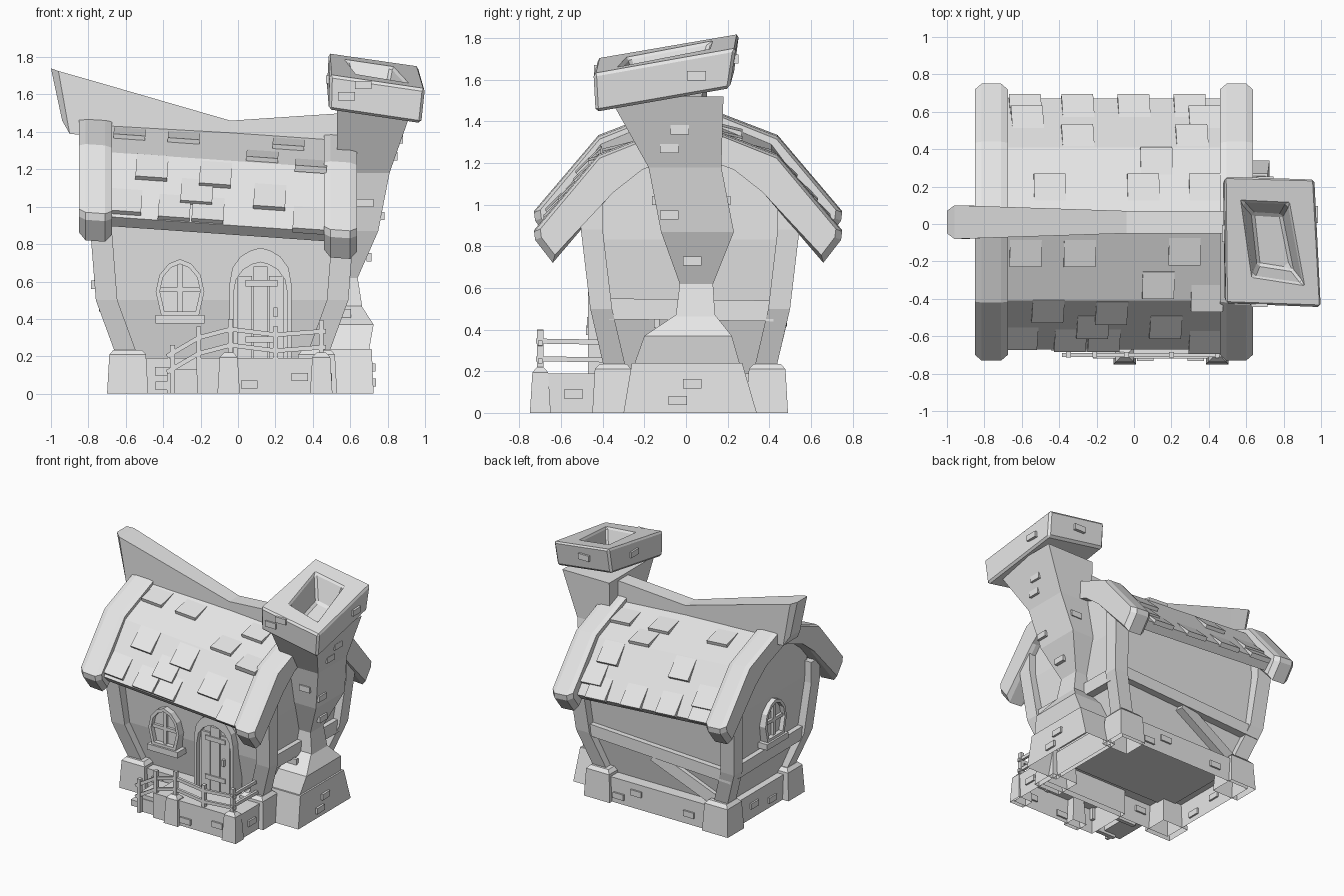
import bpy, bmesh, math
from mathutils import Vector, Matrix

if "Cube" in bpy.data.objects:
    bpy.data.objects.remove(bpy.data.objects["Cube"])

stone = bpy.data.materials.new("light grey")
stone.use_nodes = True
GREY = (0.8, 0.8, 0.8, 1)
stone.diffuse_color = GREY
stone.node_tree.nodes["Principled BSDF"].inputs["Base Color"].default_value = GREY

CX, CY = -0.085, 0.02   # house centre


def loft(name, rings, bevel=0, closed=False, floor=True):
    """Skin equal-length rings; cap the ends unless the loop is closed."""
    bm = bmesh.new()
    vs = [[bm.verts.new(p) for p in r] for r in rings]
    n = len(vs[0])
    pairs = list(zip(vs, vs[1:])) + ([(vs[-1], vs[0])] if closed else [])
    for a, b in pairs:
        for i in range(n):
            j = (i + 1) % n
            bm.faces.new((a[i], a[j], b[j], b[i]))
    if not closed:
        bm.faces.new(vs[-1])
        if floor:
            bm.faces.new(vs[0][::-1])
    bmesh.ops.recalc_face_normals(bm, faces=bm.faces)
    me = bpy.data.meshes.new(name)
    bm.to_mesh(me)
    bm.free()
    me.materials.append(stone)
    ob = bpy.data.objects.new(name, me)
    bpy.context.collection.objects.link(ob)
    if bevel:
        mod = ob.modifiers.new("chamfer", "BEVEL")
        mod.width, mod.segments = bevel, 1
    return ob


def rect(x0, x1, y0, y1, z):
    return [(x0, y0, z), (x1, y0, z), (x1, y1, z), (x0, y1, z)]


def box(name, x0, x1, y0, y1, z0, z1, floor=True):
    return loft(name, [rect(x0, x1, y0, y1, z0), rect(x0, x1, y0, y1, z1)], floor=floor)


def block(name, x, y, hx, hy, h):
    """Stone block, open below, with a chamfered top."""
    rings = ((0, 0), (0.012, h - 0.025), (0.035, h))
    loft(name, [rect(x - hx + t, x + hx - t, y - hy + t, y + hy - t, z) for t, z in rings], floor=False)


def beam(name, a, b, w, h):
    """Rectangular bar from a to b."""
    a, b = Vector(a), Vector(b)
    d = (b - a).normalized()
    s = d.cross(Vector((0, 0, 1))).normalized() * w / 2
    u = s.cross(d).normalized() * h / 2
    return loft(name, [[p - s - u, p + s - u, p + s + u, p - s + u] for p in (a, b)])


def lean(x, z):
    return z - 0.07 * (x + 0.1)   # the roof sags towards the chimney


def gable_prism(name, sections, shift=0.0):
    """Sections of (x, half profile); each half has a top and an underside, ridge to eave."""
    rings = []
    for x, (top, under) in sections:
        prof = [(-y, z) for y, z in top[::-1]] + top[1:] + under[::-1] + [(-y, z) for y, z in under[1:]]
        rings.append([(x, y + shift, lean(x, z)) for y, z in prof])
    return loft(name, rings)


# Hollow stone foundation with chunky corner blocks
box("foundation", -0.65, 0.49, -0.41, 0.46, 0, 0.19, floor=False)
for sx in (-1, 1):
    for sy in (-1, 1):
        block("corner_block", CX + sx * 0.505, CY + sy * 0.37, 0.11, 0.1, 0.235)

# House body and corner posts
body = [(0.18, 0.51, 0.35), (0.5, 0.615, 0.42), (0.88, 0.65, 0.455),
        (1.08, 0.65, 0.44), (1.22, 0.65, 0.3), (1.34, 0.65, 0.05)]
loft("walls", [[(x, y, lean(x, z) if z > 0.8 else z) for x, y, z in
                rect(CX - hx, CX + hx, CY - hy, CY + hy, z)] for z, hx, hy in body])
posts = [(0.2, 0.565, 0.41), (0.5, 0.675, 0.48), (0.88, 0.705, 0.525), (1.04, 0.705, 0.525)]
for sx in (-1, 1):
    for sy in (-1, 1):
        loft("corner_post", [rect(CX + sx * (hx - 0.115), CX + sx * hx,
                                  CY + sy * (hy - 0.105), CY + sy * hy, z) for z, hx, hy in posts])

# Timber framing
for sx in (-1, 1):
    x = CX + sx * 0.622
    beam("side_rail", (x, -0.38, 0.5), (x, 0.42, 0.49), 0.07, 0.1)
beam("back_rail", (-0.72, 0.45, 0.46), (0.54, 0.45, 0.52), 0.07, 0.09)
beam("back_brace", (-0.05, 0.45, 0.46), (-0.56, 0.39, 0.21), 0.06, 0.09)

# Roof slab, and barge boards with chamfered feet
slab = ([(0, 1.42), (0.41, 1.25), (0.67, 0.905)], [(0, 1.34), (0.37, 1.18), (0.62, 0.855)])
gable_prism("roof", [(-0.7, slab), (0.5, slab)])
ridge_in = [(0, 1.3), (0.22, 1.22), (0.36, 1.11)]
board = ([(0, 1.45), (0.43, 1.285), (0.74, 0.92), (0.735, 0.88)], ridge_in + [(0.65, 0.77)])
edge = ([(0, 1.445), (0.425, 1.275), (0.71, 0.935), (0.705, 0.895)], ridge_in + [(0.64, 0.81)])
for side, x0, x1 in (("left", -0.85, -0.675), ("right", 0.46, 0.635)):
    gable_prism("barge_board_" + side, [(x0, edge), (x0 + 0.035, board), (x1 - 0.035, board), (x1, edge)], 0.01)


# Shingles: (x, distance of lower edge from the ridge), lower edges kicked out
def shingle(x, y, side):
    ym = y - 0.055
    if ym < 0.4:
        z, slope, ln = 1.42 - 0.415 * ym, 0.415, 0.15
    else:
        z, slope, ln = 1.25 - 1.327 * (ym - 0.41), 1.327, 0.17
    ang = math.atan(slope) - 0.15
    ob = box("shingle", -0.085, 0.085, -ln / 2, ln / 2, -0.022, 0.013)
    ob.matrix_world = (Matrix.Translation((x, side * ym, lean(x, z))) @
                       Matrix.Rotation(math.atan(0.07), 4, 'Y') @ Matrix.Rotation(-side * ang, 4, 'X'))


front = [(-0.58, 0.21), (-0.29, 0.21), (0.27, 0.2), (0.13, 0.38), (0.39, 0.45), (-0.46, 0.515),
         (-0.12, 0.525), (-0.22, 0.6), (0.17, 0.6), (-0.6, 0.66), (-0.34, 0.67), (-0.16, 0.67), (0.38, 0.68)]
back = [(-0.57, 0.62), (-0.3, 0.68), (0.3, 0.68), (-0.3, 0.52), (0.38, 0.62), (0.31, 0.52),
        (0.12, 0.39), (-0.45, 0.25), (0.05, 0.25), (0.38, 0.25), (-0.58, 0.68), (0, 0.68)]
for side, spots in ((-1, front), (1, back)):
    for x, y in spots:
        shingle(x, y, side)

# Swooping ridge beam
ridge = [(-1.0, 1.74, -0.94, 1.46, 0.06), (-0.96, 1.725, -0.9, 1.39, 0.09), (-0.8, 1.68, -0.8, 1.38, 0.085),
         (-0.04, 1.46, -0.04, 1.28, 0.06), (0.56, 1.5, 0.56, 1.25, 0.06)]
loft("ridge_beam", [[(xt, 0.01 - w, zt), (xt, 0.01 + w, zt), (xb, 0.01 + w, zb), (xb, 0.01 - w, zb)]
                    for xt, zt, xb, zb, w in ridge])

# Chimney: plinth, crooked stack and tilted hollow cap
loft("chimney_plinth", [rect(0.46, 0.725, -0.3, 0.34, 0), rect(0.46, 0.715, -0.26, 0.27, 0.24)], floor=False)
loft("chimney_shoulder", [rect(0.42, 0.7, -0.25, 0.26, 0.23), rect(0.42, 0.725, -0.2, 0.22, 0.37),
                          rect(0.42, 0.66, -0.05, 0.14, 0.47)])
stack = [(0.45, 0.665, -0.05, 0.14, 0.46), (0.45, 0.64, -0.03, 0.13, 0.62), (0.5, 0.75, -0.12, 0.23, 0.87),
         (0.53, 0.81, -0.18, 0.17, 1.18), (0.53, 0.93, -0.37, 0.18, 1.52)]
loft("chimney_stack", [rect(*s) for s in stack])


def tilted(corners, z0):
    return [(x, y, z0 - 0.14 * (x - 0.74) + 0.17 * (y + 0.1)) for x, y in corners]


base = [(0.485, -0.41), (0.98, -0.435), (0.955, 0.21), (0.475, 0.23)]
outer = [(0.49, -0.425), (1.0, -0.445), (0.965, 0.24), (0.485, 0.255)]
hole = [(0.635, -0.28), (0.905, -0.32), (0.825, 0.11), (0.575, 0.12)]
well = [(0.66, -0.22), (0.85, -0.25), (0.79, 0.05), (0.63, 0.06)]
loft("chimney_cap", [tilted(base, 1.535), tilted(outer, 1.725), tilted(hole, 1.725), tilted(well, 1.55)], 0.015)

# Loose stones, standing slightly proud of the faces
stones = [(-0.4, -0.41, 0.12, "y"), (0.06, -0.72, 0.05, "y"), (0.33, -0.72, 0.09, "y"),
          (0.49, -0.54, 0.09, "x"), (0.722, 0.03, 0.14, "x"), (0.725, -0.04, 0.06, "x"),
          (0.7, 0.03, 0.73, "x"), (0.77, -0.08, 0.95, "x"), (0.87, -0.03, 1.36, "x"),
          (0.84, -0.08, 1.27, "x"), (0.972, 0.05, 1.62, "x"), (0.67, -0.43, 1.65, "y"),
          (0.58, -0.42, 1.59, "y"), (0.483, -0.05, 1.68, "x"), (0.7, 0.24, 1.7, "y"),
          (0.56, -0.14, 0.43, "y"), (0.68, -0.15, 1.02, "y"), (0.7, 0.2, 1.02, "y"),
          (-0.35, 0.46, 0.08, "y"), (0.1, 0.46, 0.12, "y"), (0.25, 0.46, 0.06, "y"),
          (-0.65, 0.1, 0.1, "x"), (-0.65, -0.12, 0.06, "x")]
for x, y, z, axis in stones:
    hx, hy = (0.013, 0.045) if axis == "x" else (0.045, 0.013)
    box("loose_stone", x - hx, x + hx, y - hy, y + hy, z - 0.022, z + 0.022)


# Arched openings are drawn in a local plane facing -y, then placed
def outline(half, y, grow=1.0, mid=0.0):
    pts = half + [(-x, z) for x, z in half[::-1] if x > 0]
    return [(x * grow, y, mid + (z - mid) * grow) for x, z in pts]


def arch_frame(name, half, depth, inner, mid):
    return loft(name, [outline(half, 0, 1, mid), outline(half, -depth, 1, mid),
                       outline(half, -depth, inner, mid), outline(half, 0, inner, mid)], closed=True)


def place(obs, mat):
    for ob in obs:
        ob.matrix_world = mat


def window(mat):
    half = [(0.1, 0), (0.13, 0.13), (0.11, 0.22), (0.06, 0.28), (0, 0.305)]
    place([arch_frame("window_frame", half, 0.1, 0.83, 0.15),
           loft("window_pane", [outline(half, 0, 0.9, 0.15), outline(half, -0.065, 0.9, 0.15)]),
           box("window_mullion", -0.013, 0.013, -0.085, 0, 0.02, 0.29),
           box("window_transom", -0.11, 0.11, -0.085, 0, 0.13, 0.155),
           box("window_sill", -0.13, 0.13, -0.115, 0, -0.04, 0.005)], mat)


window(Matrix.Translation((-0.31, -0.365, 0.415)))
window(Matrix.Translation((-0.67, 0, 0.6)) @ Matrix.Rotation(-math.pi / 2, 4, 'Z'))

# Plank door with frame and straps
at = Matrix.Translation((0.12, -0.36, 0.19))
arch = [(0.165, 0), (0.165, 0.4)] + [(0.165 * math.cos(a), 0.41 + 0.175 * math.sin(a))
                                     for a in (math.radians(d) for d in (25, 50, 72))] + [(0, 0.59)]
place([arch_frame("door_frame", arch, 0.11, 0.87, 0)], at)
place([loft("door_back", [outline(arch, 0, 0.9), outline(arch, -0.075, 0.9)])], at)
for x, top in ((-0.084, 0.44), (0, 0.49), (0.084, 0.44)):
    place([box("door_plank", x - 0.038, x + 0.038, -0.09, 0, 0, top)], at)
for z in (0.1, 0.4):
    place([box("door_strap", -0.08, 0.09, -0.1, 0, z - 0.017, z + 0.017)], at)
place([box("door_handle", 0.07, 0.09, -0.115, 0, 0.22, 0.27)], at)

# Porch: hollow deck, piers and side steps
box("porch_deck", -0.22, 0.49, -0.72, -0.36, 0, 0.19, floor=False)
for x in (-0.05, 0.445):
    block("porch_pier", x, -0.7, 0.06, 0.05, 0.22)
box("upper_step", -0.38, -0.22, -0.68, -0.42, 0.08, 0.13)
box("lower_step", -0.44, -0.28, -0.68, -0.42, 0.02, 0.065)
for y in (-0.67, -0.45):
    box("step_stringer", -0.38, -0.22, y - 0.015, y + 0.015, 0, 0.1)

# Railing
for x, z0, z1 in ((-0.35, 0, 0.26), (-0.21, 0.1, 0.36), (-0.04, 0.2, 0.4), (0.2, 0.18, 0.36), (0.445, 0.2, 0.395)):
    box("rail_post", x - 0.013, x + 0.013, -0.715, -0.685, z0, z1)
path = [(-0.38, 0.2), (-0.21, 0.3), (-0.04, 0.345), (0.2, 0.315), (0.47, 0.335)]
for drop in (0, 0.085):
    for (xa, za), (xb, zb) in zip(path, path[1:]):
        beam("rail_bar", (xa, -0.7, za - drop), (xb, -0.7, zb - drop), 0.02, 0.024)
    beam("rail_bar_side", (0.445, -0.72, 0.345 - drop), (0.445, -0.4, 0.34 - drop), 0.02, 0.024)
